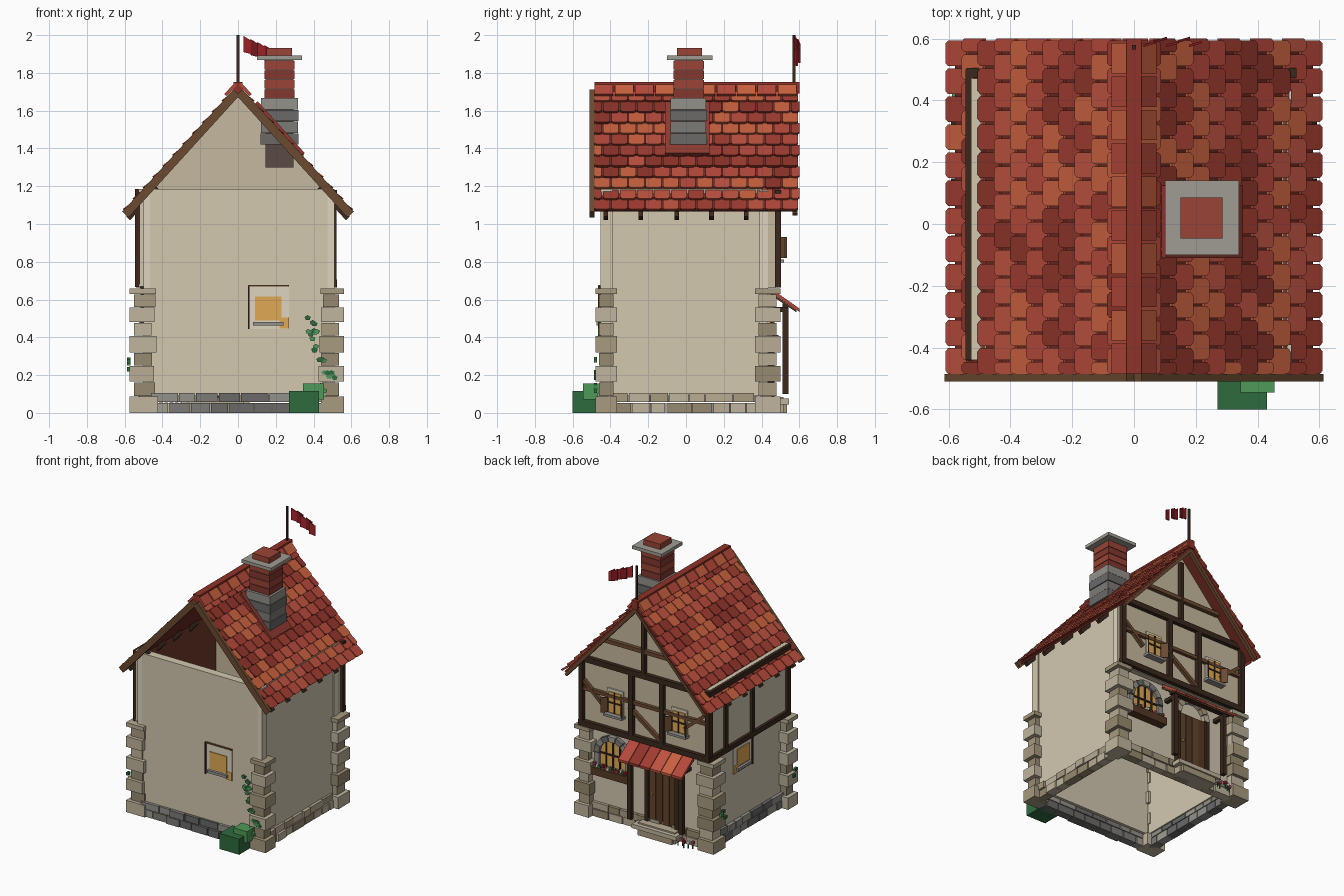
import bpy, bmesh, math, random
from mathutils import Vector as V

if "Cube" in bpy.data.objects:
    bpy.data.objects.remove(bpy.data.objects["Cube"])

random.seed(4)
PARTS = {}
WALL, WALL2, TAN = 'd3c8b0', 'dfd5c0', 'c6b99f'
DARK, WOOD, DOOR = '3a281c', '6b4a30', '573a26'
STONE = ['b8ac94', 'a89b80', 'c0b59e', '978a70']
GREY = ['7d7b77', '94918b', '6b6a69', 'a19d92']
TILE = ['b5483a', 'a03c30', 'c9603f', '8e3329', 'bd5240']
GLASS, LEAF, LEAF2 = 'e0aa55', '2f6b3f', '4f9a58'


def material(h):
    m = bpy.data.materials.get(h)
    if not m:
        m = bpy.data.materials.new(h)
        c = [int(h[i:i + 2], 16) / 255 for i in (0, 2, 4)]
        m.diffuse_color = [((v + .055) / 1.055) ** 2.4 for v in c] + [1]
        m.use_nodes = True
        m.node_tree.nodes["Principled BSDF"].inputs["Base Color"].default_value = m.diffuse_color
    return m


def prism(name, pts, vec, col):
    """Extrude a flat outline along vec and add it to the named part."""
    bm, cols = PARTS.setdefault(name, (bmesh.new(), []))
    if col not in cols:
        cols.append(col)
    a = [bm.verts.new(V(p)) for p in pts]
    b = [bm.verts.new(V(p) + V(vec)) for p in pts]
    n = len(a)
    fs = [bm.faces.new(a), bm.faces.new(b[::-1])]
    fs += [bm.faces.new((a[i], b[i], b[(i + 1) % n], a[(i + 1) % n])) for i in range(n)]
    for f in fs:
        f.material_index = cols.index(col)


def box(name, x0, x1, y0, y1, z0, z1, col):
    prism(name, [(x0, y0, z0), (x1, y0, z0), (x1, y1, z0), (x0, y1, z0)], (0, 0, z1 - z0), col)


def beam(name, p, q, w, side, depth, col):
    """Straight timber from p to q, w wide, pushed out by depth along side."""
    p, q, side = V(p), V(q), V(side)
    k = (q - p).normalized().cross(side) * w / 2
    prism(name, [p - k, q - k, q + k, p + k], side * depth, col)


def wbox(name, o, u, n, u0, u1, n0, n1, z0, z1, col):
    """Box on a wall: u runs along the wall, n points outwards."""
    f = lambda a, z: V(o) + V(u) * a + V(n) * n0 + V((0, 0, z))
    prism(name, [f(u0, z0), f(u1, z0), f(u1, z1), f(u0, z1)], V(n) * (n1 - n0), col)


# walls: hollow shell, open below and in the front gable
box('front_wall', -.5, .51, -.45, -.39, .09, 1.185, WALL)
box('right_wall', .455, .5, -.42, .40, .09, 1.185, WALL)
box('left_wall', -.5, -.45, -.42, .40, .09, .68, WALL)
box('back_wall', -.5, .5, .39, .435, .09, .68, WALL)
box('left_upper_wall', -.525, -.49, -.44, .47, .67, 1.185, WALL)
box('left_upper_lining', -.49, -.48, -.39, .43, .67, 1.18, '6e3a2c')
prism('back_upper_wall', [(-.52, .43, .66), (.505, .43, .66), (.505, .43, 1.14), (0, .43, 1.695), (-.52, .43, 1.13)],
      (0, .045, 0), TAN)
for x in (-.5, .475):
    box('corner_posts', x, x + .035, -.452, -.415, .09, 1.18, WALL2)
box('corner_posts', .475, .51, .39, .435, .09, 1.18, WALL2)

# stone base courses
for row, (z0, z1) in enumerate([(0, .053), (.058, .105)]):
    for o, u, n, L, cols in [((-.46, -.45, 0), (1, 0, 0), (0, -1, 0), .93, GREY),
                             ((.5, -.4, 0), (0, 1, 0), (1, 0, 0), .78, STONE),
                             ((-.5, -.4, 0), (0, 1, 0), (-1, 0, 0), .78, GREY),
                             ((-.46, .435, 0), (1, 0, 0), (0, 1, 0), .93, STONE)]:
        a = 0
        while a < L - .02:
            b = min(L, a + random.uniform(.08, .15))
            wbox('base_stones', o, u, n, a, b - .006, -.04, random.uniform(.015, .028), z0, z1, random.choice(cols))
            a = b

# corner quoins, alternating wide and narrow
zs = [0, .09, .165, .25, .32, .41, .48, .56, .63, .662]
for cx, xo in ((-1, .575), (1, .56)):
    for y0, y1 in ((-.48, -.365), (.365, .50)):
        for i in range(9):
            e = 0 if i % 2 == 0 else .025
            r = random.uniform(-.012, .012)
            xs = sorted((cx * (xo - e), cx * (.435 + r + e * .5)))
            box('quoins', xs[0], xs[1], y0 + e * .8, y1 - e * .8, zs[i], zs[i + 1] - .003, STONE[(i + random.randint(0, 2)) % 4])

# roof: slab, tile courses, barge boards and rafter tails on both slopes
A = math.atan(1.1)
LEN = .575 / math.cos(A)
ROWS, W = 11, .0905
P = LEN / ROWS
for sg in (-1, 1):
    def R(s, y, n):
        return V((sg * (s * math.cos(A) + n * math.sin(A)), y, 1.69 - s * math.sin(A) + n * math.cos(A)))
    N = R(0, 0, 1) - R(0, 0, 0)
    prism('roof_slab', [R(0, -.485, 0), R(LEN - .01, -.485, 0), R(LEN - .01, .585, 0), R(0, .585, 0)], N * .014, '6e2a22')
    for i in range(ROWS):
        base = TILE[(i * 2 + (sg > 0)) % 5]
        for j in range(13):
            a = -.485 + (j - .5 * (i % 2)) * W
            b = min(.60, a + W - .007)
            a = max(-.485, a)
            if b - a < .02:
                continue
            s0, s1, c = i * P, (i + 1) * P + .008, .011
            h = lambda s: .012 + .014 * (s - s0) / P
            pts = [(s0, a), (s1 - c, a), (s1, a + c), (s1, b - c), (s1 - c, b), (s0, b)]
            prism('roof_tiles', [R(s, y, h(s)) for s, y in pts], N * .013,
                  base if random.random() < .6 else random.choice(TILE))
    for y, n0, n1, e in ((-.51, -.012, .033, .02), (.565, -.02, .0, 0)):
        prism('barge_boards', [R(0, y, n0), R(LEN + e, y, n0), R(LEN + e, y, n1), R(0, y, n1)], (0, .025, 0), WOOD)
    for y in (-.425, -.24, -.05, .135, .32):
        prism('rafter_tails', [R(LEN - .2, y - .012, -.028), R(LEN + .025, y - .012, -.028),
                               R(LEN + .025, y - .012, 0), R(LEN - .2, y - .012, 0)], (0, .024, 0), DARK)
    # ridge caps
    for j in range(10):
        y = -.485 + j * .108
        prism('ridge_tiles', [R(-.03, y, .035), R(.05, y, .035), R(.05, y, .052), R(-.03, y, .052)], (0, .098, 0), TILE[(j * 2) % 4])
    if sg > 0:  # flashing around the chimney
        prism('chimney_flashing', [R(.1, -.11, .02), R(.47, -.11, .02), R(.47, .125, .02), R(.1, .125, .02)], N * .03, '8e3a30')
box('ridge_beam', -.025, .025, -.485, .6, 1.69, 1.752, '8e3329')

# chimney
for i in range(4):
    e = .003 * (i % 2)
    box('chimney_stone', .12 + e, .32 - e, -.085 + e, .11 - e, 1.42 + i * .0625, 1.479 + i * .0625, GREY[(2, 0, 2, 1)[i]])
for i in range(4):
    box('chimney_brick', .14, .30, -.065, .095, 1.667 + i * .05, 1.713 + i * .05, ('83382e', '9a4436')[i % 2])
box('chimney_core', .145, .295, -.06, .09, 1.3, 1.87, '5b4a44')
box('chimney_cap', .10, .34, -.10, .14, 1.868, 1.892, 'a09c93')
box('chimney_pot', .15, .287, -.047, .085, 1.892, 1.932, '9a4436')

# flag
box('flag_pole', -.007, .007, .565, .579, 1.69, 2.0, DARK)
for i in range(5):
    x, z, y = .03 + i * .037, 1.995 - i * .016, .572 + (.014 if i % 2 else 0)
    prism('flag', [(x, y, z), (x + .04, y + .012, z - .025), (x + .04, y + .012, z - .095), (x, y, z - .085)],
          (0, .008, 0), ('a8232a', '7f1a20')[i % 2])

# upper timber frame: back face
Y, BK = .472, (0, 1, 0)
def tb(x0, z0, x1, z1, w=.028, c=DARK, y=Y, d=.032):
    beam('back_timber_frame', (x0, y, z0), (x1, y, z1), w, BK, d, c)
for z in (.685, 1.16):
    tb(-.54, z, .525, z, .04)
for x in (.505, .10, -.15, -.525):
    tb(x, .68, x, 1.17, .034)
tb(.49, .94, -.51, .94, .024, WOOD, Y - .005)
tb(.12, .90, -.16, .70, .026, WOOD, Y - .004)
tb(-.33, .86, -.5, 1.0, .024, WOOD, Y - .003)
tb(.33, .86, .49, 1.0, .024, WOOD, Y - .003)
tb(0, 1.17, 0, 1.62)
tb(-.32, 1.34, .32, 1.34, .028, WOOD)
# upper timber frame: left face
for z in (.685, 1.165):
    beam('left_timber_frame', (-.52, -.44, z), (-.52, .5, z), .038, (-1, 0, 0), .025, DARK)
for y in (-.425, -.01, .3, .48):
    beam('left_timber_frame', (-.52, y, .68), (-.52, y, 1.17), .032, (-1, 0, 0), .024, DARK)

# small upper back windows with sills and shutters
for x in (.235, -.285):
    o = (x, .475, 0)
    f = lambda *a: wbox('upper_windows', o, (1, 0, 0), BK, *a)
    f(-.065, .065, 0, .012, .81, .99, WALL2)
    f(-.05, .05, 0, .02, .82, .97, GLASS)
    f(-.005, .005, 0, .026, .82, .97, DARK)
    f(-.05, .05, 0, .026, .89, .90, DARK)
    f(-.075, .075, 0, .045, .795, .812, GREY[1])
    for s in (-1, 1):
        prism('shutters', [(x + s * .052, .49, .82), (x + s * .085, .525, .82), (x + s * .085, .525, .93),
                           (x + s * .052, .49, .93)], (0, .01, 0), WOOD)

# plain windows on the front and left walls
for o, u, n in (((.16, -.45, 0), (1, 0, 0), (0, -1, 0)), ((-.5, .06, 0), (0, 1, 0), (-1, 0, 0))):
    f = lambda *a: wbox('side_windows', o, u, n, *a)
    f(-.105, .11, 0, .006, .445, .675, WALL2)
    f(-.07, .07, 0, .012, .49, .615, GLASS)
    f(-.108, -.098, 0, .015, .445, .675, DARK)
    f(-.105, .11, 0, .012, .668, .677, WOOD)
    f(.06, .11, 0, .009, .447, .505, GLASS)
    f(-.08, .08, 0, .025, .462, .482, GREY[1])


def arch(name, cx, cz, r0, r1, n, y, d, cols):
    for i in range(n):
        t0, t1 = math.pi * i / n + .02, math.pi * (i + 1) / n - .02
        prism(name, [(cx + r * math.cos(t), y, cz + r * math.sin(t)) for r, t in ((r0, t0), (r1, t0), (r1, t1), (r0, t1))],
              (0, d, 0), cols[i % len(cols)])


# arched flower window
cx, cz = .28, .48
prism('arched_window', [(cx + .11, .43, .39)] + [(cx + .11 * math.cos(math.pi * i / 8), .43, cz + .11 * math.sin(math.pi * i / 8))
      for i in range(9)] + [(cx - .11, .43, .39)], (0, .014, 0), GLASS)
for k in (-.055, 0, .055):
    box('window_bars', cx + k - .005, cx + k + .005, .435, .452, .39, .58, DARK)
box('window_bars', cx - .11, cx + .11, .435, .452, .475, .486, DARK)
arch('window_arch', cx, cz, .105, .145, 7, .43, .035, GREY)
for s in (-1, 1):
    box('window_arch', cx + s * .125 - .02, cx + s * .125 + .02, .43, .46, .39, .475, GREY[1])
box('flower_box', cx - .15, cx + .15, .435, .495, .325, .38, DOOR)
for i in range(12):
    x, y, z = cx - .135 + i * .0235, .455 + random.uniform(0, .025), .378 + random.uniform(0, .015)
    box('box_flowers', x, x + .017, y, y + .017, z, z + .02, ('a8232a', LEAF, 'e6dcd0', 'b04a60')[i % 4])

# door with planks, frame and arch
for i in range(4):
    box('door', -.235 + i * .055, -.184 + i * .055, .43, .452, .08, .50, (DOOR, '64452e')[i % 2])
for x in (-.265, -.018):
    box('door_frame', x, x + .03, .43, .468, .08, .5, DARK)
arch('door_arch', -.125, .5, .10, .145, 7, .43, .035, STONE[:3] + GREY[3:])
box('door_handle', -.05, -.038, .45, .465, .28, .3, 'c9a24a')
box('door_step', -.27, .03, .43, .515, 0, .085, STONE[0])
box('door_step', -.30, .06, .47, .545, .045, .075, STONE[2])
box('door_step', -.26, .02, .47, .535, 0, .044, STONE[1])

# porch: posts, beams and tiled roof
for x in (-.335, .085):
    box('porch_posts', x - .016, x + .016, .51, .542, .1, .575, DARK)
    box('porch_posts', x - .014, x + .014, .43, .54, .535, .56, DARK)
box('porch_posts', -.37, .12, .512, .54, .555, .58, DARK)
for i in range(6):
    x = -.385 + i * .087
    prism('porch_roof', [(x, .455, .635), (x, .60, .535), (x, .60, .553), (x, .455, .655)], (.083, 0, 0), TILE[(i * 2) % 5])
prism('porch_roof', [(-.38, .45, .622), (-.38, .585, .532), (-.38, .585, .545), (-.38, .45, .637)], (.512, 0, 0), DOOR)

# bush, climbing leaves and step flowers
box('bush', .27, .43, -.60, -.45, 0, .115, LEAF)
box('bush', .345, .455, -.545, -.42, .07, .155, LEAF2)
def leaf(p, r):
    pts = [(p[0] + r * math.cos(t), p[1], p[2] + r * .8 * math.sin(t)) for t in (.3, 1.7, 2.9, 4.1, 5.3)]
    prism('ivy', pts, (0, .014, 0), random.choice((LEAF, LEAF2)))
for x, z in ((.38, .49), (.395, .43), (.385, .41), (.40, .35), (.43, .28), (.47, .21), (.49, .2), (.45, .13)):
    for k in range(3):
        leaf((x + random.uniform(-.025, .025), -.466 - .02 * (x > .42), z + random.uniform(-.02, .02)), .017)
for y, z in ((.38, .27), (.40, .25), (.36, .22), (-.44, .22), (-.46, .26)):
    box('ivy', -.588, -.57, y, y + .025, z, z + .022, random.choice((LEAF, LEAF2)))
for i in range(5):
    x, y = -.41 + i * .028, .5 + .012 * (i % 3)
    box('step_flowers', x, x + .006, y, y + .006, 0, .04, LEAF)
    box('step_flowers', x - .008, x + .012, y - .008, y + .012, .035, .055, ('b04a60', 'e6dcd0', '8a2a3a')[i % 3])

# turn every collected part into an object
for name, (bm, cols) in PARTS.items():
    bmesh.ops.recalc_face_normals(bm, faces=bm.faces)
    me = bpy.data.meshes.new(name)
    bm.to_mesh(me)
    bm.free()
    for c in cols:
        me.materials.append(material(c))
    bpy.context.collection.objects.link(bpy.data.objects.new(name, me))
